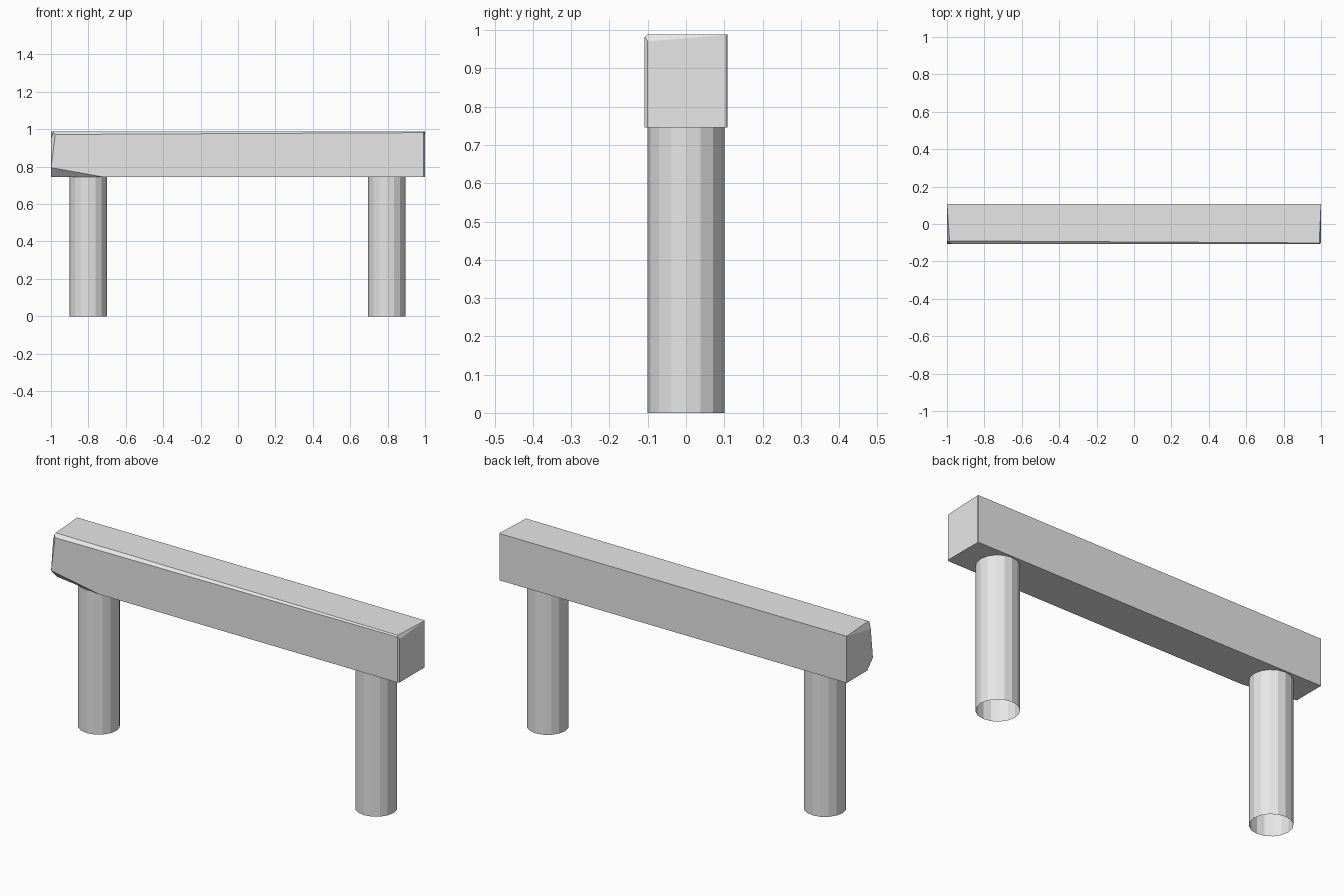
import bpy, bmesh
from mathutils import Vector

cube = bpy.data.objects.get("Cube")
if cube:
    bpy.data.objects.remove(cube, do_unlink=True)

# One plain stone grey
grey = bpy.data.materials.new("stone_grey")
grey.use_nodes = True
colour = (0.8, 0.8, 0.8, 1)
grey.diffuse_color = colour
grey.node_tree.nodes["Principled BSDF"].inputs["Base Color"].default_value = colour

X, Y, LOW, TOP = 1.0, 0.108, 0.745, 0.988
CENTRE = Vector((0, 0, (LOW + TOP) / 2))


def finish(name, bm):
    bmesh.ops.recalc_face_normals(bm, faces=bm.faces)
    mesh = bpy.data.meshes.new(name)
    bm.to_mesh(mesh)
    bm.free()
    mesh.materials.append(grey)
    obj = bpy.data.objects.new(name, mesh)
    bpy.context.collection.objects.link(obj)
    return obj


def chip(bm, a, b, c):
    """Slice off the outside of the plane through three points and cap it."""
    a, b, c = Vector(a), Vector(b), Vector(c)
    normal = (b - a).cross(c - a).normalized()
    if normal.dot(CENTRE - a) > 0:
        normal = -normal
    geom = bm.verts[:] + bm.edges[:] + bm.faces[:]
    cut = bmesh.ops.bisect_plane(bm, geom=geom, plane_co=a, plane_no=normal,
                                 clear_outer=True, dist=0.00001)
    edges = [e for e in cut["geom_cut"] if isinstance(e, bmesh.types.BMEdge)]
    bmesh.ops.holes_fill(bm, edges=[e for e in edges if e.is_boundary], sides=0)


# Lintel beam: a box with worn, chipped edges
bm = bmesh.new()
bmesh.ops.create_cube(bm, size=1)
for v in bm.verts:
    v.co = CENTRE + Vector((v.co.x * 2 * X, v.co.y * 2 * Y, v.co.z * (TOP - LOW)))
# front top edge, then the lower right front corner
chip(bm, (-X, -Y, 0.972), (X, -Y, 0.982), (-X, -0.09, TOP))
chip(bm, (-X, -Y, 0.795), (-0.72, -Y, LOW), (-X, -0.06, LOW))
# right end: top edge and front upright edge
chip(bm, (-X, Y, TOP), (-0.985, -0.1, TOP), (-X, -0.1, 0.95))
chip(bm, (-0.975, -Y, TOP), (-X, -Y, 0.79), (-X, -0.09, 0.95))
# left end: top edge and both upright edges
chip(bm, (X, Y, TOP), (0.99, -Y, TOP), (X, -Y, 0.97))
chip(bm, (0.993, -Y, TOP), (0.993, -Y, LOW), (X, -0.1, 0.8))
chip(bm, (0.997, Y, TOP), (0.997, Y, LOW), (X, 0.105, 0.8))
finish("lintel_beam", bm)

# Two sixteen-sided posts, open at the ends
for name, x in (("left_post", 0.795), ("right_post", -0.8)):
    bm = bmesh.new()
    bmesh.ops.create_cone(bm, cap_ends=False, segments=16, radius1=0.1,
                          radius2=0.1, depth=LOW)
    post = finish(name, bm)
    post.location = (x, 0, LOW / 2)
